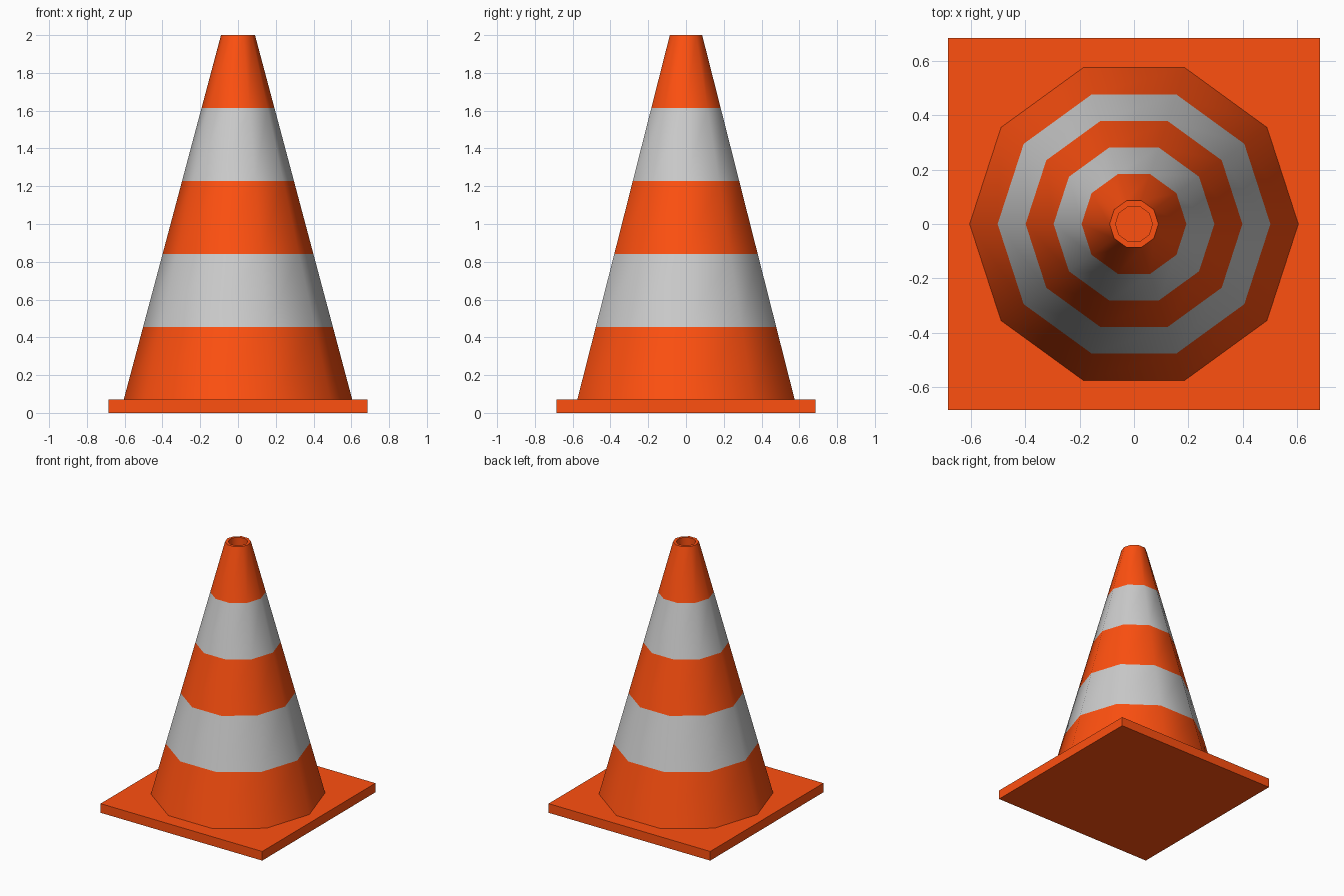
import bpy, bmesh
from math import cos, sin, pi, radians

if "Cube" in bpy.data.objects:
    bpy.data.objects.remove(bpy.data.objects["Cube"])

SIDES = 10


def material(name, colour):
    m = bpy.data.materials.new(name)
    m.diffuse_color = (*colour, 1)
    m.use_nodes = True
    m.node_tree.nodes["Principled BSDF"].inputs["Base Color"].default_value = m.diffuse_color
    return m


orange = material("orange", (1.0, 0.08, 0.005))
grey = material("reflective_grey", (0.58, 0.58, 0.58))


def add_object(name, bm, mats):
    bmesh.ops.recalc_face_normals(bm, faces=bm.faces)
    mesh = bpy.data.meshes.new(name)
    bm.to_mesh(mesh)
    bm.free()
    for m in mats:
        mesh.materials.append(m)
    obj = bpy.data.objects.new(name, mesh)
    bpy.context.collection.objects.link(obj)
    return obj


# Square base plate
bm = bmesh.new()
bmesh.ops.create_cube(bm, size=1)
for v in bm.verts:
    v.co = (v.co.x * 1.37, v.co.y * 1.37, (v.co.z + 0.5) * 0.07)
add_object("base_plate", bm, [orange])

# Cone profile: five equal bands, then the rim and the recessed tip
BANDS = 5
Z0, Z1, R0, R1 = 0.07, 2.0, 0.605, 0.09
profile = [(R0 + (R1 - R0) * i / BANDS, Z0 + (Z1 - Z0) * i / BANDS)
           for i in range(BANDS + 1)]
profile += [(0.068, Z1), (0.068, Z1 - 0.12)]

bm = bmesh.new()
rings = [[bm.verts.new((r * cos(2 * pi * k / SIDES), r * sin(2 * pi * k / SIDES), z))
          for k in range(SIDES)] for r, z in profile]
for i, (low, high) in enumerate(zip(rings, rings[1:])):
    for k in range(SIDES):
        n = (k + 1) % SIDES
        f = bm.faces.new((low[k], low[n], high[n], high[k]))
        f.material_index = 1 if i in (1, 3) else 0
bm.faces.new(rings[-1])            # floor of the recess
bm.faces.new(rings[0][::-1])       # underside resting on the plate
cone = add_object("striped_cone", bm, [orange, grey])

# Smooth sides with crisp rim and base edges
bpy.ops.object.select_all(action='DESELECT')
cone.select_set(True)
bpy.context.view_layer.objects.active = cone
bpy.ops.object.shade_smooth_by_angle(angle=radians(50))
